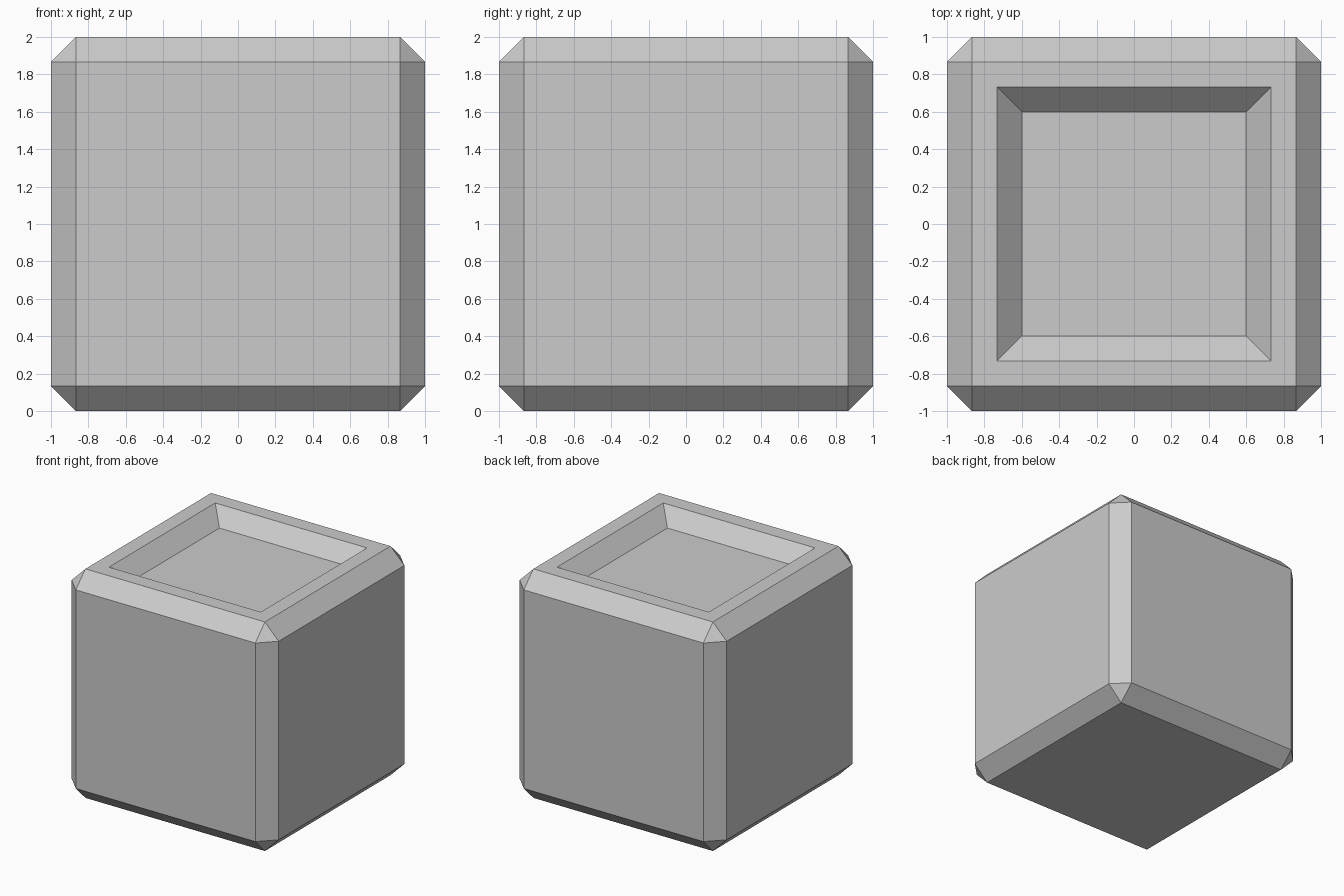
import bpy
import bmesh

BEVEL = 0.133    # chamfer width, also the recess depth
RIM = 0.733      # half width of the recess at the top
FLOOR = 0.6      # half width of the recess floor

default = bpy.data.objects.get("Cube")
if default:
    bpy.data.objects.remove(default, do_unlink=True)

# Single grey material
grey = bpy.data.materials.new("light grey")
grey.use_nodes = True
colour = (0.6, 0.6, 0.6, 1.0)
grey.diffuse_color = colour
grey.node_tree.nodes["Principled BSDF"].inputs["Base Color"].default_value = colour

# Block with chamfered edges
bm = bmesh.new()
bmesh.ops.create_cube(bm, size=2)
bmesh.ops.translate(bm, verts=bm.verts, vec=(0, 0, 1))
bmesh.ops.bevel(bm, geom=bm.edges[:], offset=BEVEL, offset_type='OFFSET',
                segments=1, affect='EDGES')

# Square tray sunk into the top: a flat rim, then sloped walls to the floor
top = max(bm.faces, key=lambda f: f.calc_center_median().z)
bmesh.ops.inset_region(bm, faces=[top], thickness=1 - BEVEL - RIM, use_even_offset=True)
bmesh.ops.inset_region(bm, faces=[top], thickness=RIM - FLOOR, use_even_offset=True)
bmesh.ops.translate(bm, verts=top.verts[:], vec=(0, 0, -BEVEL))
bmesh.ops.recalc_face_normals(bm, faces=bm.faces)

mesh = bpy.data.meshes.new("chamfered_block")
bm.to_mesh(mesh)
bm.free()
mesh.materials.append(grey)
block = bpy.data.objects.new("chamfered_block", mesh)
bpy.context.collection.objects.link(block)
